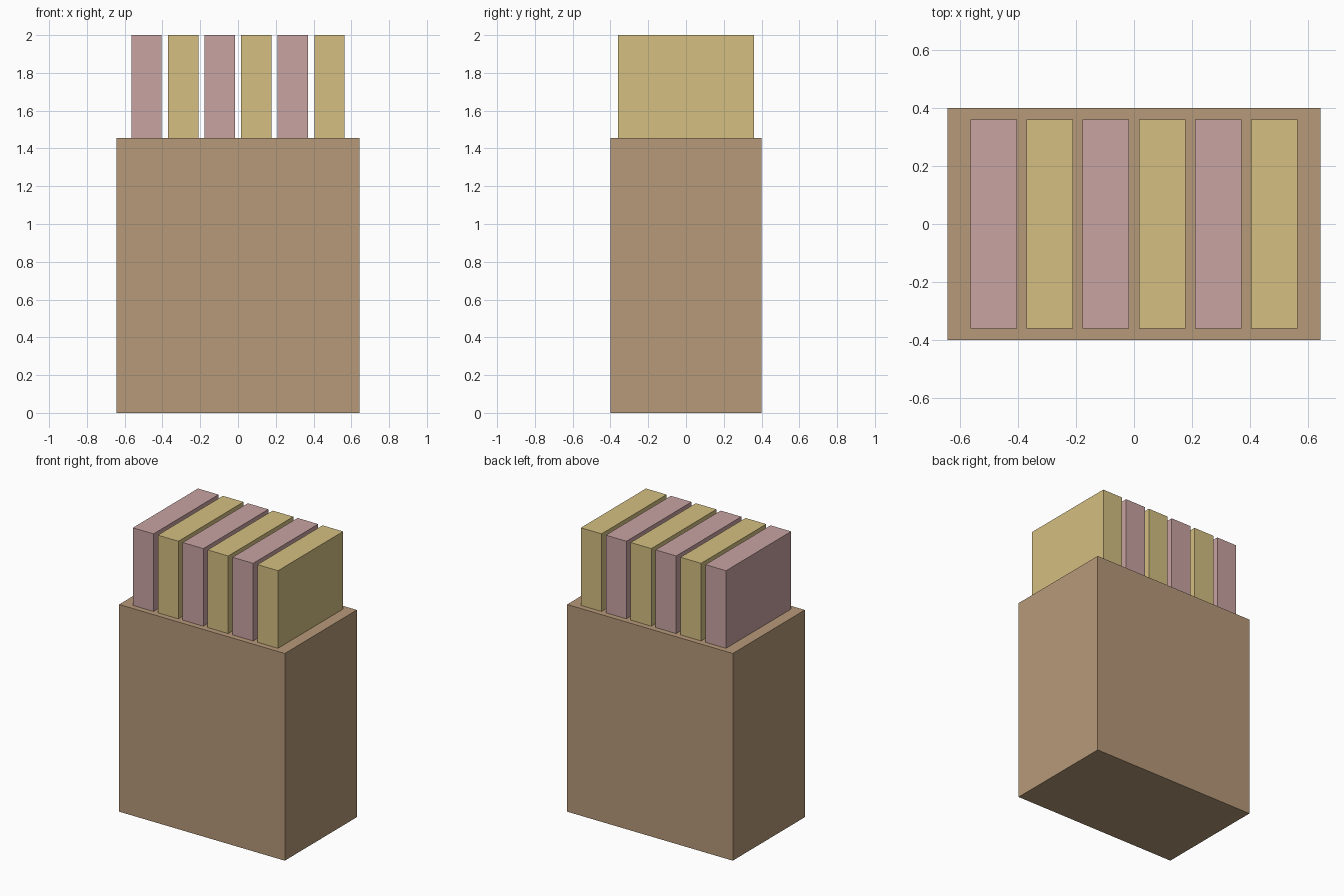
import bpy

if "Cube" in bpy.data.objects:
    bpy.data.objects.remove(bpy.data.objects["Cube"])


def material(name, rgb):
    mat = bpy.data.materials.new(name)
    mat.diffuse_color = (*rgb, 1.0)
    mat.use_nodes = True
    mat.node_tree.nodes["Principled BSDF"].inputs["Base Color"].default_value = mat.diffuse_color
    return mat


def block(name, x, size, z0, z1, mat):
    """Axis-aligned box centred on (x, 0), spanning z0..z1."""
    bpy.ops.mesh.primitive_cube_add(size=1, location=(x, 0, (z0 + z1) / 2))
    obj = bpy.context.object
    obj.name = name
    obj.scale = (size[0], size[1], z1 - z0)
    bpy.ops.object.transform_apply(location=False, rotation=False, scale=True)
    obj.data.materials.append(mat)
    return obj


BROWN = material("brown", (0.47, 0.32, 0.19))
PINK = material("pink", (0.58, 0.37, 0.36))
YELLOW = material("yellow", (0.66, 0.52, 0.22))

CASE_TOP = 1.455
SLAB_COUNT = 6
PITCH = 0.1935

# Solid case
block("case", 0, (1.287, 0.80), 0, CASE_TOP, BROWN)

# Row of upright slabs, seated slightly into the case, alternating colours
for i in range(SLAB_COUNT):
    x = (i - (SLAB_COUNT - 1) / 2) * PITCH
    block(f"slab_{i + 1}", x, (0.16, 0.722), CASE_TOP - 0.02, 2.0,
          YELLOW if i % 2 else PINK)
